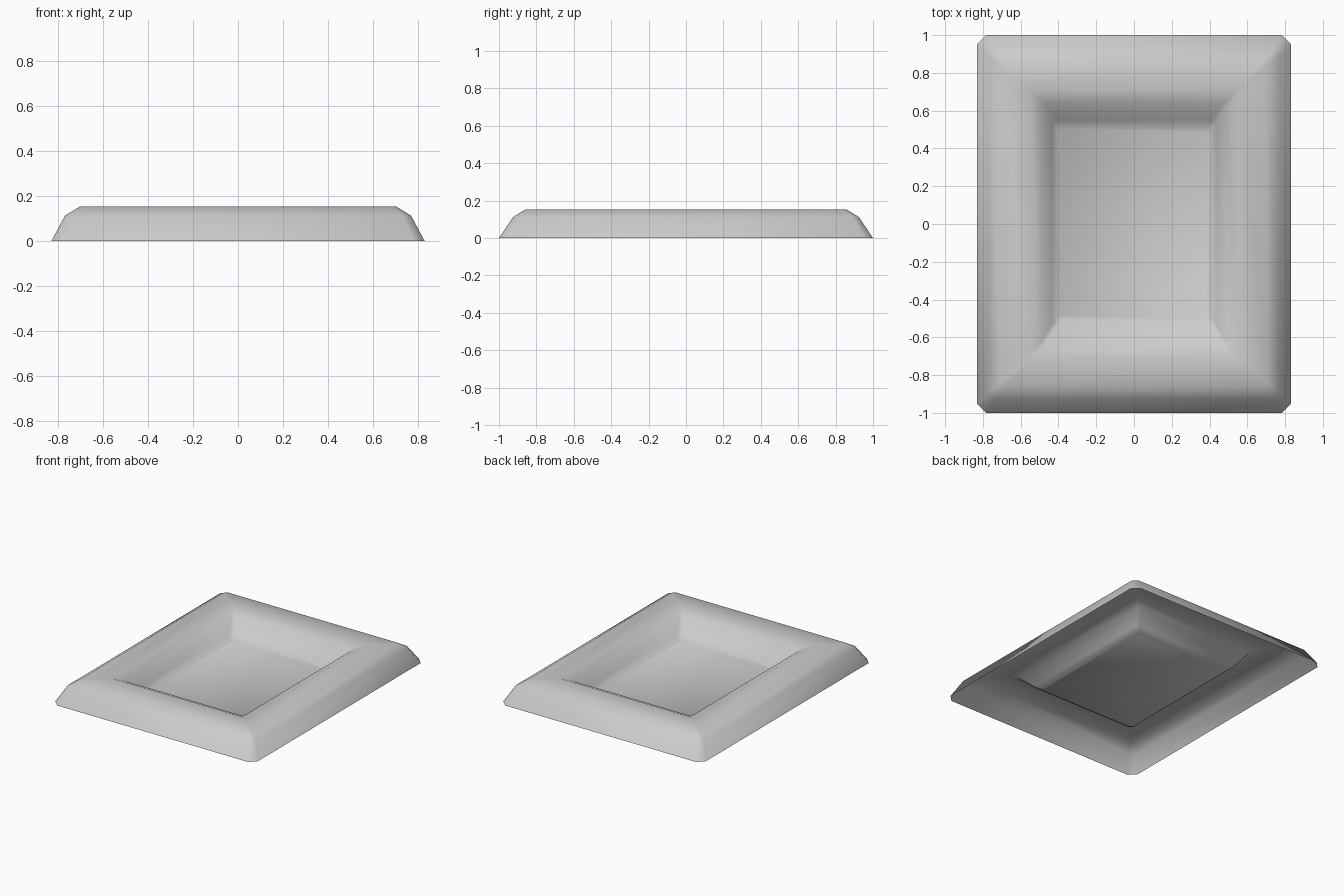
import bpy
import bmesh

cube = bpy.data.objects.get("Cube")
if cube:
    bpy.data.objects.remove(cube, do_unlink=True)

# Single grey finish
grey = bpy.data.materials.new("plain grey")
grey.use_nodes = True
colour = (0.6, 0.6, 0.6, 1)
grey.diffuse_color = colour
grey.node_tree.nodes["Principled BSDF"].inputs["Base Color"].default_value = colour

# Cross-section from the outer foot to the floor: half width, half depth, height, corner cut
PROFILE = [
    (0.83, 1.00, 0.0, 0.048),     # foot
    (0.77, 0.925, 0.112, 0.035),  # shoulder
    (0.705, 0.86, 0.152, 0.02),   # outer rim
    (0.55, 0.705, 0.152, 0.01),   # inner rim
    (0.49, 0.64, 0.125, 0.015),   # rounded lip
    (0.435, 0.55, 0.04, 0.02),    # recess wall
    (0.40, 0.505, 0.01, 0.02),    # floor edge
]


def corner_cut_loop(bm, w, d, z, c):
    """Rectangle with cut corners, counter-clockwise seen from above."""
    points = [(w, c - d), (w, d - c), (w - c, d), (c - w, d),
              (-w, d - c), (-w, c - d), (c - w, -d), (w - c, -d)]
    return [bm.verts.new((x, y, z)) for x, y in points]


# Thin open shell: sloping skirt, flat rim and sunken floor
bm = bmesh.new()
loops = [corner_cut_loop(bm, *row) for row in PROFILE]
for outer, inner in zip(loops, loops[1:]):
    for i in range(len(outer)):
        j = (i + 1) % len(outer)
        bm.faces.new((outer[i], outer[j], inner[j], inner[i]))
bm.faces.new(loops[-1])
for face in bm.faces:
    face.smooth = True

mesh = bpy.data.meshes.new("tray")
bm.to_mesh(mesh)
bm.free()
mesh.materials.append(grey)
tray = bpy.data.objects.new("tray", mesh)
bpy.context.collection.objects.link(tray)
